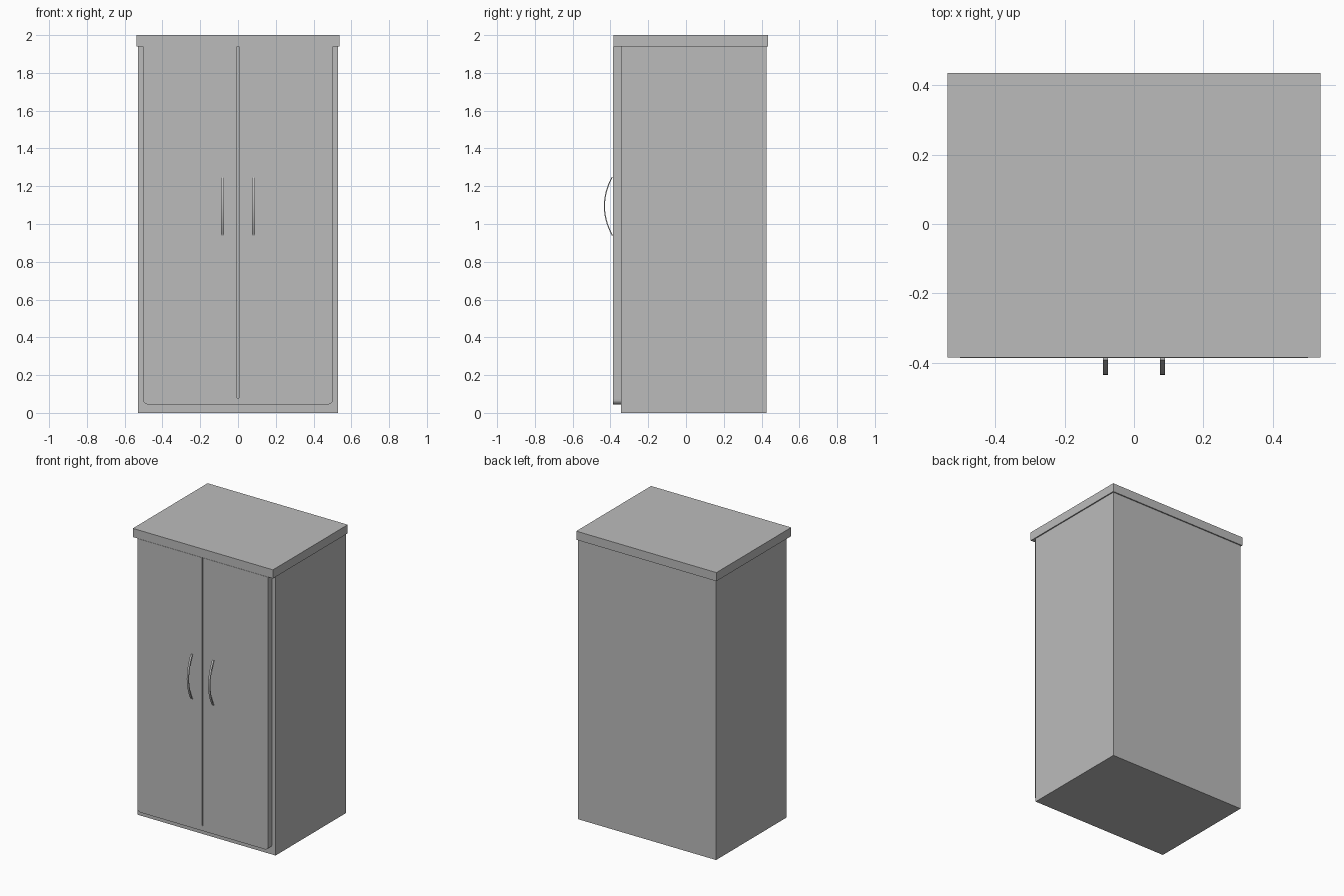
import bpy, bmesh, math
from mathutils import Vector

cube = bpy.data.objects.get("Cube")
if cube:
    bpy.data.objects.remove(cube, do_unlink=True)

grey = bpy.data.materials.new("plain_grey")
grey.use_nodes = True
colour = (0.5, 0.5, 0.5, 1)
grey.diffuse_color = colour
grey.node_tree.nodes["Principled BSDF"].inputs["Base Color"].default_value = colour


def extrude_profile(name, points, offset):
    """Close a flat outline and extrude it into a solid."""
    bm = bmesh.new()
    face = bm.faces.new([bm.verts.new(p) for p in points])
    result = bmesh.ops.extrude_face_region(bm, geom=[face])
    moved = [v for v in result["geom"] if isinstance(v, bmesh.types.BMVert)]
    bmesh.ops.translate(bm, verts=moved, vec=Vector(offset))
    bmesh.ops.recalc_face_normals(bm, faces=bm.faces)
    mesh = bpy.data.meshes.new(name)
    bm.to_mesh(mesh)
    bm.free()
    mesh.materials.append(grey)
    obj = bpy.data.objects.new(name, mesh)
    bpy.context.collection.objects.link(obj)
    return obj


def box(name, x0, x1, y0, y1, z0, z1):
    outline = [(x0, y0, z0), (x1, y0, z0), (x1, y1, z0), (x0, y1, z0)]
    return extrude_profile(name, outline, (0, 0, z1 - z0))


# Cabinet carcass and overhanging top
box("cabinet_body", -0.53, 0.53, -0.345, 0.427, 0, 1.94)
box("cabinet_top", -0.538, 0.538, -0.385, 0.435, 1.94, 2)

FRONT, BACK = -0.387, -0.345
GAP, EDGE, BOTTOM, TOP = 0.004, 0.502, 0.045, 1.94
RADIUS, STEPS = 0.025, 6

for side, sign in (("left", 1), ("right", -1)):
    # Door with a rounded lower outer corner
    outline = [(GAP, TOP), (GAP, BOTTOM)]
    for i in range(STEPS + 1):
        a = math.radians(-90 + 90 * i / STEPS)
        outline.append((EDGE - RADIUS + RADIUS * math.cos(a),
                        BOTTOM + RADIUS + RADIUS * math.sin(a)))
    outline.append((EDGE, TOP))
    extrude_profile(side + "_door", [(sign * x, FRONT, z) for x, z in outline],
                    (0, BACK - FRONT, 0))

    # Bowed strip handle
    outer, inner = [], []
    for i in range(17):
        t = -1 + i / 8
        y = -0.435 + 0.042 * t * t
        z = 1.095 + 0.155 * t
        outer.append((sign * 0.082 - 0.007, y, z))
        inner.append((sign * 0.082 - 0.007, y + 0.006, z))
    handle = extrude_profile(side + "_handle", outer + inner[::-1], (0.014, 0, 0))
    bpy.ops.object.select_all(action="DESELECT")
    handle.select_set(True)
    bpy.context.view_layer.objects.active = handle
    bpy.ops.object.shade_smooth_by_angle(angle=math.radians(30))

# Filler that closes the foot of the gap between the doors
box("gap_filler", -GAP, GAP, FRONT, BACK, BOTTOM, 0.08)
